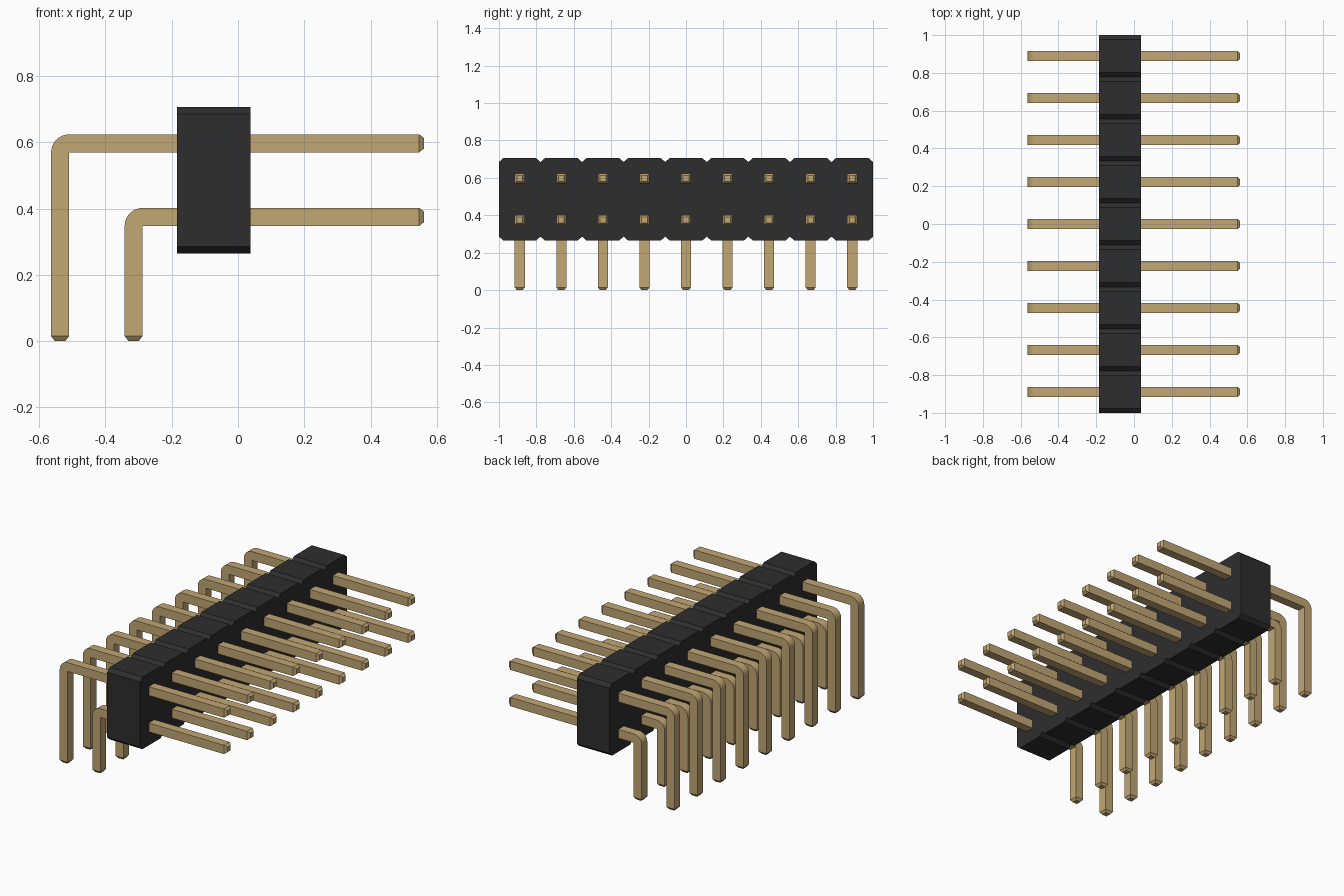
import bpy, bmesh, math
from mathutils import Vector

cube = bpy.data.objects.get("Cube")
if cube:
    bpy.data.objects.remove(cube, do_unlink=True)

COUNT = 9
PITCH = 2 / COUNT
PIN = 0.054              # thickness of the square pin
TIP = 0.015              # length of the tapered tip
REACH = 0.562            # far end of the straight contacts
BODY_X = (-0.184, 0.038)
BODY_Z = (0.265, 0.706)


def material(name, colour):
    mat = bpy.data.materials.new(name)
    mat.use_nodes = True
    mat.diffuse_color = colour
    mat.node_tree.nodes["Principled BSDF"].inputs["Base Color"].default_value = colour
    return mat


def prism(bm, points, offset):
    """Extrude a flat outline along the offset into a closed solid."""
    face = bm.faces.new([bm.verts.new(p) for p in points])
    result = bmesh.ops.extrude_face_region(bm, geom=[face], use_keep_orig=True)
    verts = [g for g in result["geom"] if isinstance(g, bmesh.types.BMVert)]
    bmesh.ops.translate(bm, vec=offset, verts=verts)
    bmesh.ops.recalc_face_normals(bm, faces=bm.faces)


def to_mesh(bm, name, mat):
    mesh = bpy.data.meshes.new(name)
    bm.to_mesh(mesh)
    bm.free()
    mesh.materials.append(mat)
    return mesh


def add_object(name, mesh, y=0):
    obj = bpy.data.objects.new(name, mesh)
    obj.location.y = y
    bpy.context.collection.objects.link(obj)
    return obj


def taper_tip(bm, direction):
    """Grow a short narrowed tip from the end face pointing this way."""
    end = max(bm.faces, key=lambda f: (f.normal.dot(direction) > 0.99,
                                       f.calc_center_median().dot(direction)))
    centre = end.calc_center_median()
    tip = bmesh.ops.extrude_discrete_faces(bm, faces=[end])["faces"][0]
    for v in tip.verts:
        v.co = centre + (v.co - centre) * 0.58 + direction * TIP


def bent_pin(name, outer_x, top_z, mat):
    """Right-angle square pin with a rounded outer corner."""
    inner_x, low_z = outer_x + PIN, top_z - PIN
    outline = [(outer_x, TIP)]
    steps = 8
    for i in range(steps + 1):
        a = math.pi - i / steps * math.pi / 2
        outline.append((inner_x + PIN * math.cos(a), low_z + PIN * math.sin(a)))
    outline += [(REACH - TIP, top_z), (REACH - TIP, low_z),
                (inner_x, low_z), (inner_x, TIP)]
    bm = bmesh.new()
    prism(bm, [(x, -PIN / 2, z) for x, z in outline], Vector((0, PIN, 0)))
    bm.normal_update()
    taper_tip(bm, Vector((0, 0, -1)))
    taper_tip(bm, Vector((1, 0, 0)))
    bmesh.ops.recalc_face_normals(bm, faces=bm.faces)
    return to_mesh(bm, name, mat)


black = material("black plastic", (0.027, 0.027, 0.027, 1))
gold = material("gold metal", (0.54, 0.385, 0.175, 1))

# Housing: a row of blocks with chamfered corners, notched between positions
cut_y, cut_z = 0.024, 0.021
top, bottom = [], []
for i in range(COUNT):
    y0, y1 = -1 + i * PITCH, -1 + (i + 1) * PITCH
    for row, edge, sign in ((top, BODY_Z[1], -1), (bottom, BODY_Z[0], 1)):
        row += [(y0, edge + sign * cut_z), (y0 + cut_y, edge), (y1 - cut_y, edge)]
top.append((1, BODY_Z[1] - cut_z))
bottom.append((1, BODY_Z[0] + cut_z))
bm = bmesh.new()
prism(bm, [(BODY_X[0], y, z) for y, z in bottom + top[::-1]],
      Vector((BODY_X[1] - BODY_X[0], 0, 0)))
add_object("housing", to_mesh(bm, "housing", black))

# Two rows of bent pins
pins = []
for label, outer_x, top_z in (("upper_pin", -0.564, 0.624), ("lower_pin", -0.342, 0.402)):
    mesh = bent_pin(label, outer_x, top_z, gold)
    for i in range(COUNT):
        pins.append(add_object(f"{label}_{i + 1}", mesh, (i - (COUNT - 1) / 2) * PITCH))

# Smooth the bends, keeping the square edges sharp
bpy.ops.object.select_all(action='DESELECT')
for pin in pins:
    pin.select_set(True)
bpy.context.view_layer.objects.active = pins[0]
bpy.ops.object.shade_smooth_by_angle()
